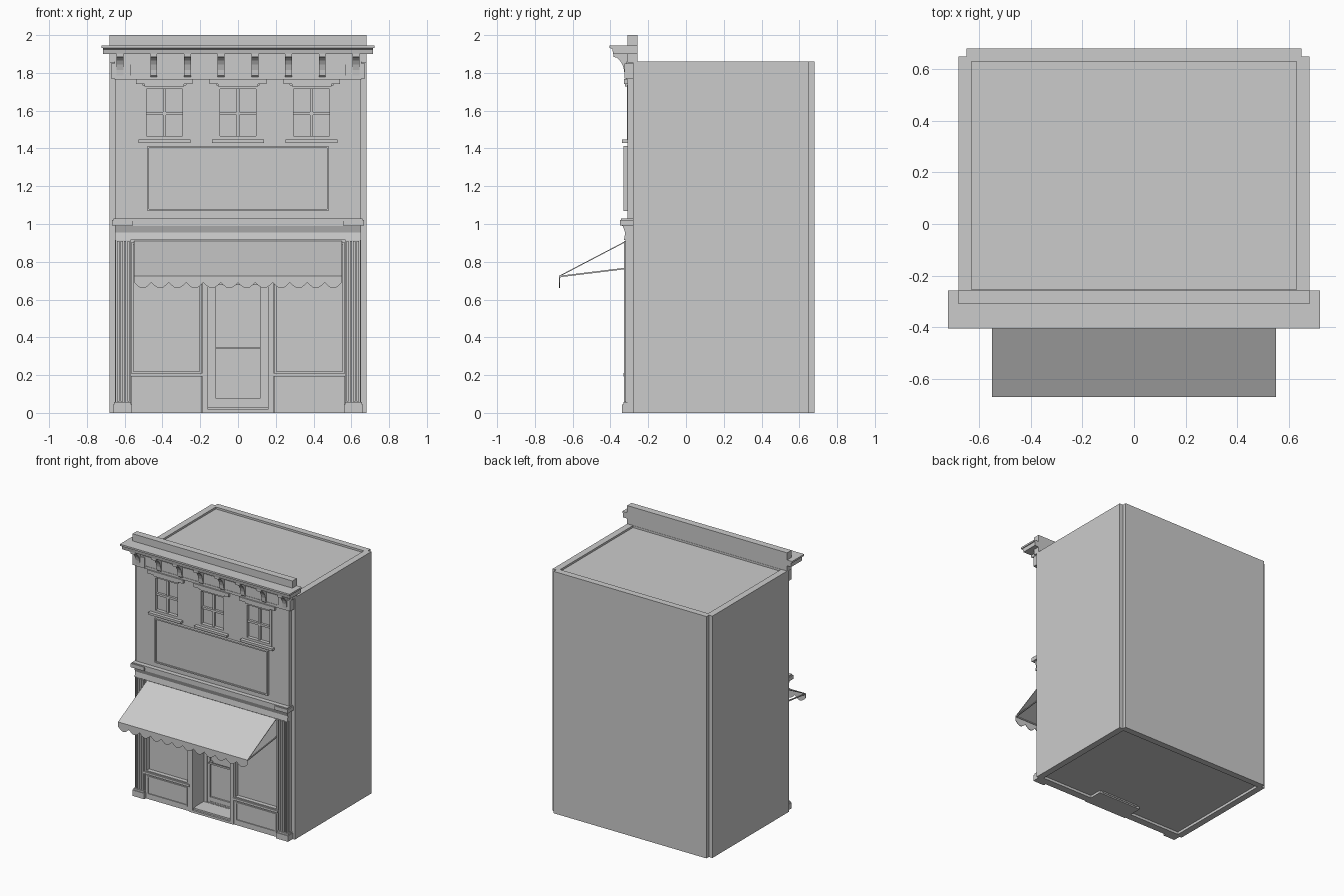
import bpy, bmesh, math
from mathutils import Vector

if "Cube" in bpy.data.objects:
    bpy.data.objects.remove(bpy.data.objects["Cube"])

grey = bpy.data.materials.new("plain grey")
grey.use_nodes = True
grey.diffuse_color = (0.6, 0.6, 0.6, 1)
grey.node_tree.nodes["Principled BSDF"].inputs["Base Color"].default_value = (0.6, 0.6, 0.6, 1)


def finish(name, bm):
    bmesh.ops.recalc_face_normals(bm, faces=bm.faces)
    mesh = bpy.data.meshes.new(name)
    bm.to_mesh(mesh)
    bm.free()
    mesh.materials.append(grey)
    obj = bpy.data.objects.new(name, mesh)
    bpy.context.collection.objects.link(obj)
    return obj


def add_box(bm, x, y, z):
    made = bmesh.ops.create_cube(bm, size=1)["verts"]
    for v in made:
        v.co = Vector([(a + b) / 2 + c * (b - a) for (a, b), c in zip((x, y, z), v.co)])


def boxes(name, *parts):
    bm = bmesh.new()
    for part in parts:
        add_box(bm, *part)
    return finish(name, bm)


def extrude(name, points, vector):
    bm = bmesh.new()
    face = bm.faces.new([bm.verts.new(p) for p in points])
    made = bmesh.ops.extrude_face_region(bm, geom=[face])["geom"]
    # keep the starting cap so the solid is closed
    if not face.is_valid or len(bm.faces) < len(points) + 2:
        bm.faces.new([bm.verts.new(p) for p in points])
    bmesh.ops.translate(bm, vec=vector, verts=[v for v in made if isinstance(v, bmesh.types.BMVert)])
    bmesh.ops.remove_doubles(bm, verts=bm.verts, dist=1e-5)
    return finish(name, bm)


def cut(obj, *parts):
    for part in parts:
        cutter = boxes("cutter", part)
        mod = obj.modifiers.new("cut", "BOOLEAN")
        mod.operation, mod.solver, mod.object = "DIFFERENCE", "EXACT", cutter
        bpy.context.view_layer.objects.active = obj
        bpy.ops.object.modifier_apply(modifier=mod.name)
        bpy.data.objects.remove(cutter)


def frame(name, x, z, w, y):
    (x0, x1), (z0, z1) = x, z
    return boxes(name, ((x0, x0 + w), y, z), ((x1 - w, x1), y, z),
                 ((x0 + w, x1 - w), y, (z0, z0 + w)), ((x0 + w, x1 - w), y, (z1 - w, z1)))


def sym(w):
    return (-w, w)


# Building body with notched corners, sunken roof and hollow base
W, N, B, F = 0.68, 0.65, 0.68, -0.31
outline = [(-N, F), (N, F), (N, -0.28), (W, -0.28), (W, N), (N, N), (N, B),
           (-N, B), (-N, N), (-W, N), (-W, -0.28), (-N, -0.28)]
body = extrude("building_body", [(x, y, 0) for x, y in outline], (0, 0, 1.86))
window_x = (-0.39, 0, 0.39)
cut(body, (sym(0.63), (-0.255, 0.63), (1.845, 1.9)),
    (sym(0.63), (-0.26, 0.63), (-0.1, 0.02)),
    (sym(0.165), (-0.4, -0.16), (0.03, 0.9)))
for cx in window_x:
    cut(body, ((cx - 0.115, cx + 0.115), (-0.4, -0.285), (1.44, 1.74)))
for s in (-1, 1):
    cut(body, (tuple(sorted((s * 0.2, s * 0.555))), (-0.4, -0.29), (0.21, 0.89)))

# Parapet and main cornice
boxes("parapet", (sym(W), (F, -0.257), (1.855, 2)))
profile = [(-0.257, 1.9), (-0.385, 1.9), (-0.39, 1.925), (-0.403, 1.932), (-0.403, 1.945), (-0.257, 1.945)]
extrude("cornice", [(-0.715, y, z) for y, z in profile], (1.43, 0, 0))
boxes("cornice_top_fillet", (sym(0.722), (-0.405, -0.257), (1.932, 1.945)))
boxes("cornice_frieze", (sym(0.655), (-0.318, -0.28), (1.765, 1.785)),
      (sym(0.655), (-0.318, -0.28), (1.845, 1.86)), (sym(N), (-0.315, -0.28), (1.785, 1.9)))
for s, side in ((-1, "right"), (1, "left")):
    boxes(side + "_frieze_block", (tuple(sorted((s * 0.57, s * 0.672))), (-0.325, -0.28), (1.77, 1.85)))

# Curved brackets under the cornice
curve = [(-0.385 + 0.06 * math.sin(t * math.pi / 10), 1.785 + 0.1 * math.cos(t * math.pi / 10)) for t in range(6)]
bracket = [(-0.31, 1.9), (-0.385, 1.9)] + curve + [(-0.31, 1.77)]
for i in range(8):
    x = -0.625 + i * 1.25 / 7
    extrude("cornice_bracket", [(x - 0.018, y, z) for y, z in bracket], (0.036, 0, 0))

# Upper windows with sash bars, lintels and sills
for cx in window_x:
    span = (cx - 0.115, cx + 0.115)
    frame("window_frame", span, (1.445, 1.735), 0.02, (-0.312, -0.285))
    boxes("window_bars", ((cx - 0.008, cx + 0.008), (-0.3, -0.285), (1.46, 1.72)),
          ((cx - 0.1, cx + 0.1), (-0.303, -0.285), (1.578, 1.594)))
    boxes("window_lintel", ((cx - 0.15, cx + 0.15), (-0.328, -0.3), (1.74, 1.767)),
          ((cx - 0.105, cx + 0.105), (-0.322, -0.3), (1.728, 1.74)))
    boxes("window_sill", ((cx - 0.138, cx + 0.138), (-0.338, -0.29), (1.43, 1.447)))

# Blank sign board
boxes("sign_board", (sym(0.475), (-0.322, -0.3), (1.075, 1.408)))
frame("sign_frame", sym(0.48), (1.07, 1.413), 0.01, (-0.33, -0.3))

# Shopfront entablature
extrude("shop_frieze", [(-N, y, z) for y, z in
        [(-0.3, 0.915), (-0.328, 0.915), (-0.322, 0.955), (-0.335, 0.99), (-0.3, 0.99)]], (2 * N, 0, 0))
boxes("shop_cornice", (sym(0.65), (-0.338, -0.28), (0.99, 1.015)), (sym(0.66), (-0.345, -0.28), (1.015, 1.03)))

for s, side in ((-1, "right"), (1, "left")):
    def rng(a, b):
        return tuple(sorted((s * a, s * b)))
    # Fluted pilaster with base and cap block
    boxes(side + "_pilaster", (rng(0.57, 0.648), (-0.32, -0.3), (0.05, 0.92)),
          *[(rng(0.574 + i * 0.018, 0.586 + i * 0.018), (-0.328, -0.3), (0.06, 0.91)) for i in range(4)])
    boxes(side + "_pilaster_base", (rng(0.562, 0.662), (-0.338, -0.275), (0, 0.045)),
          (rng(0.567, 0.657), (-0.332, -0.28), (0.045, 0.058)))
    boxes(side + "_pilaster_cap", (rng(0.555, 0.668), (-0.35, -0.275), (0.992, 1.022)))
    # Display window over a panelled stall riser
    frame(side + "_display_window", rng(0.19, 0.565), (0.205, 0.905), 0.013, (-0.322, -0.29))
    boxes(side + "_stall_riser", (rng(0.19, 0.565), (-0.318, -0.3), (0, 0.195)))
    frame(side + "_riser_panel", rng(0.205, 0.55), (0.035, 0.18), 0.01, (-0.325, -0.3))
    boxes(side + "_window_sill", (rng(0.185, 0.57), (-0.332, -0.3), (0.193, 0.21)))
    boxes(side + "_entry_post", (rng(0.16, 0.188), (-0.325, -0.28), (0, 0.905)))

# Recessed entry and door
boxes("entry_step", (sym(0.187), (-0.325, -0.16), (0, 0.018)))
frame("door_frame", sym(0.16), (0.01, 0.89), 0.022, (-0.182, -0.155))
boxes("door_transom_bar", (sym(0.15), (-0.182, -0.155), (0.7, 0.722)))
frame("door_leaf", sym(0.138), (0.02, 0.7), 0.022, (-0.175, -0.155))
boxes("door_kick_plate", (sym(0.13), (-0.172, -0.155), (0.025, 0.075)))
boxes("door_push_bar", (sym(0.115), (-0.195, -0.185), (0.338, 0.35)),
      *[((x - 0.006, x + 0.006), (-0.19, -0.16), (0.338, 0.35)) for x in (-0.105, 0.105)])

# Sloping awning, scalloped valance and side arms
A = 0.55
extrude("awning_canopy", [(-A, -0.32, 0.91), (-A, -0.672, 0.726), (-A, -0.672, 0.72), (-A, -0.32, 0.904)],
        (2 * A, 0, 0))
steps = 72
edge = [(-A + 2 * A * i / steps, -0.672, 0.69 - 0.03 * abs(math.sin(math.pi * i / 6))) for i in range(steps + 1)]
extrude("awning_valance", edge + [(A, -0.672, 0.726), (-A, -0.672, 0.726)], (0, 0.004, 0))
for x in (-A, A - 0.008):
    extrude("awning_arm", [(x, -0.31, 0.77), (x, -0.67, 0.726), (x, -0.67, 0.718), (x, -0.31, 0.762)], (0.008, 0, 0))
boxes("awning_front_rail", (sym(A), (-0.671, -0.663), (0.718, 0.726)))
